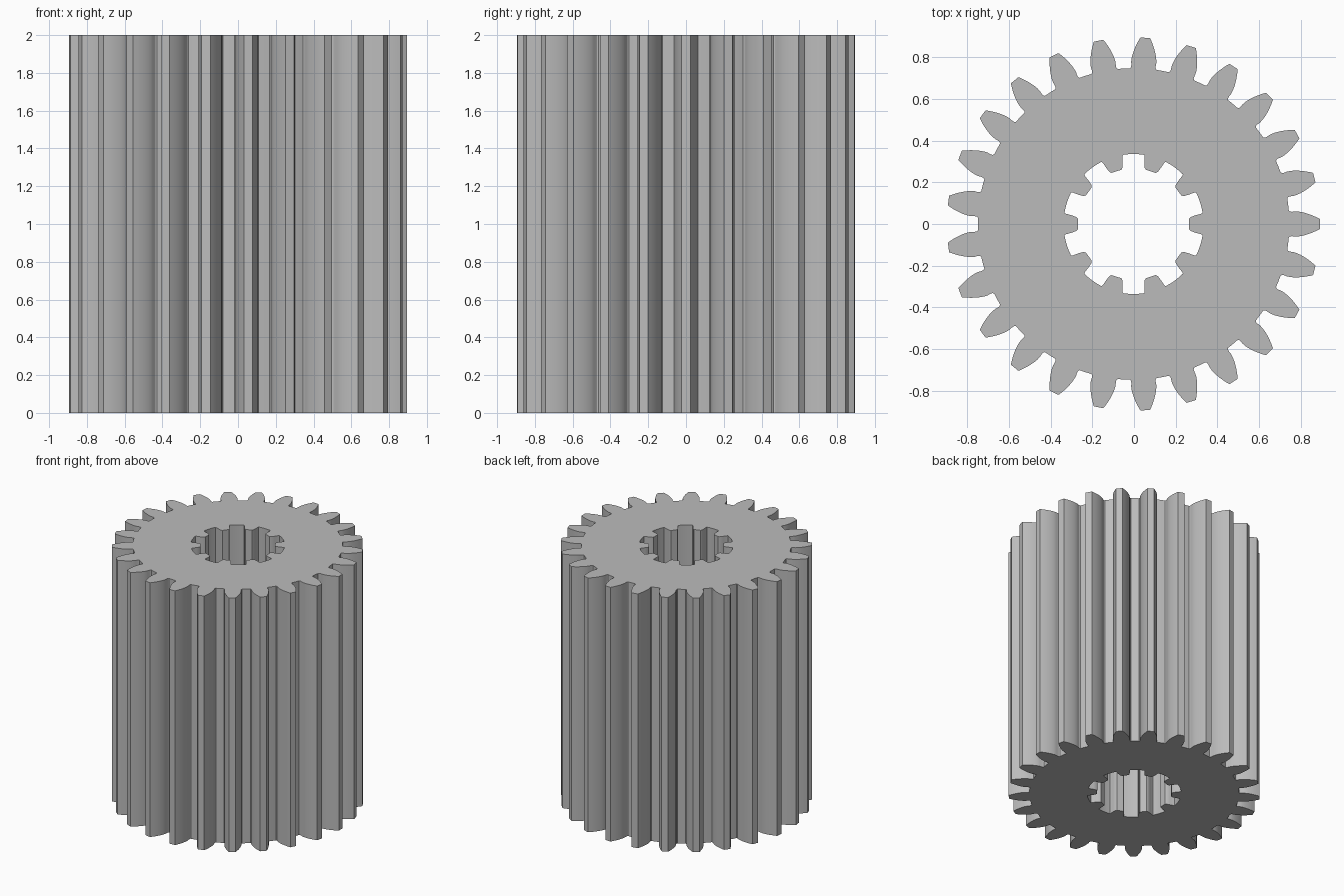
import bpy
import bmesh
import math
from mathutils import Vector

HEIGHT = 2.0
TEETH = 25
SPLINES = 10
TIP_R, PITCH_R, BASE_R, ROOT_R = 0.896, 0.829, 0.779, 0.748
PRESSURE = math.radians(20)

cube = bpy.data.objects.get("Cube")
if cube:
    bpy.data.objects.remove(cube, do_unlink=True)


def involute(angle):
    return math.tan(angle) - angle


def tooth_flank():
    """Half a gear tooth as (radius, half angle), from root to tip."""
    base_half = math.pi / (2 * TEETH) + involute(PRESSURE)
    # root fillet, then the straight foot of the flank
    flank = [(ROOT_R, base_half + 0.008), (ROOT_R + 0.006, base_half + 0.001),
             (ROOT_R + 0.016, base_half - 0.001)]
    # involute flank
    steps = 7
    for i in range(steps + 1):
        r = BASE_R + (TIP_R - BASE_R) * i / steps
        flank.append((r, base_half - involute(math.acos(BASE_R / r))))
    return flank


def spline_flank():
    """Half an inward spline tooth as (radius, half angle), from root to tip."""
    return [(r, math.radians(a)) for r, a in
            ((0.336, 9.2), (0.327, 8.6), (0.3, 8.0), (0.276, 6.9), (0.267, 5.2))]


def ring_points(flank, count, arc_steps):
    """Repeat a mirrored tooth round a circle, with arcs between teeth."""
    pitch = math.tau / count
    root_r, root_half = flank[0]
    tooth = [(r, -a) for r, a in flank] + [(r, a) for r, a in reversed(flank)]
    gap = pitch - 2 * root_half
    tooth += [(root_r, root_half + gap * i / arc_steps) for i in range(1, arc_steps)]
    return [Vector((r * math.cos(a + k * pitch), r * math.sin(a + k * pitch), 0))
            for k in range(count) for r, a in tooth]


def add_loop(bm, points):
    verts = [bm.verts.new(p) for p in points]
    return [bm.edges.new((v, verts[(i + 1) % len(verts)])) for i, v in enumerate(verts)]


# Gear section with the splined bore, extruded to full height
bm = bmesh.new()
edges = add_loop(bm, ring_points(tooth_flank(), TEETH, 3))
edges += add_loop(bm, ring_points(spline_flank(), SPLINES, 4))
bmesh.ops.triangle_fill(bm, edges=edges, use_beauty=True, use_dissolve=False)
extruded = bmesh.ops.extrude_face_region(bm, geom=bm.faces[:])["geom"]
top = [g for g in extruded if isinstance(g, bmesh.types.BMVert)]
bmesh.ops.translate(bm, verts=top, vec=(0, 0, HEIGHT))

# Centre the odd-toothed outline
xs = [v.co.x for v in bm.verts]
bmesh.ops.translate(bm, verts=bm.verts[:], vec=(-(min(xs) + max(xs)) / 2, 0, 0))
bmesh.ops.recalc_face_normals(bm, faces=bm.faces[:])

mesh = bpy.data.meshes.new("splined_gear")
bm.to_mesh(mesh)
bm.free()
gear = bpy.data.objects.new("splined_gear", mesh)
bpy.context.collection.objects.link(gear)

# Plain grey metal
grey = bpy.data.materials.new("plain_grey")
grey.use_nodes = True
colour = (0.5, 0.5, 0.5, 1)
grey.diffuse_color = colour
grey.node_tree.nodes["Principled BSDF"].inputs["Base Color"].default_value = colour
mesh.materials.append(grey)

# Smooth flanks with sharp edges
bpy.ops.object.select_all(action="DESELECT")
gear.select_set(True)
bpy.context.view_layer.objects.active = gear
bpy.ops.object.shade_smooth_by_angle(angle=math.radians(30))
